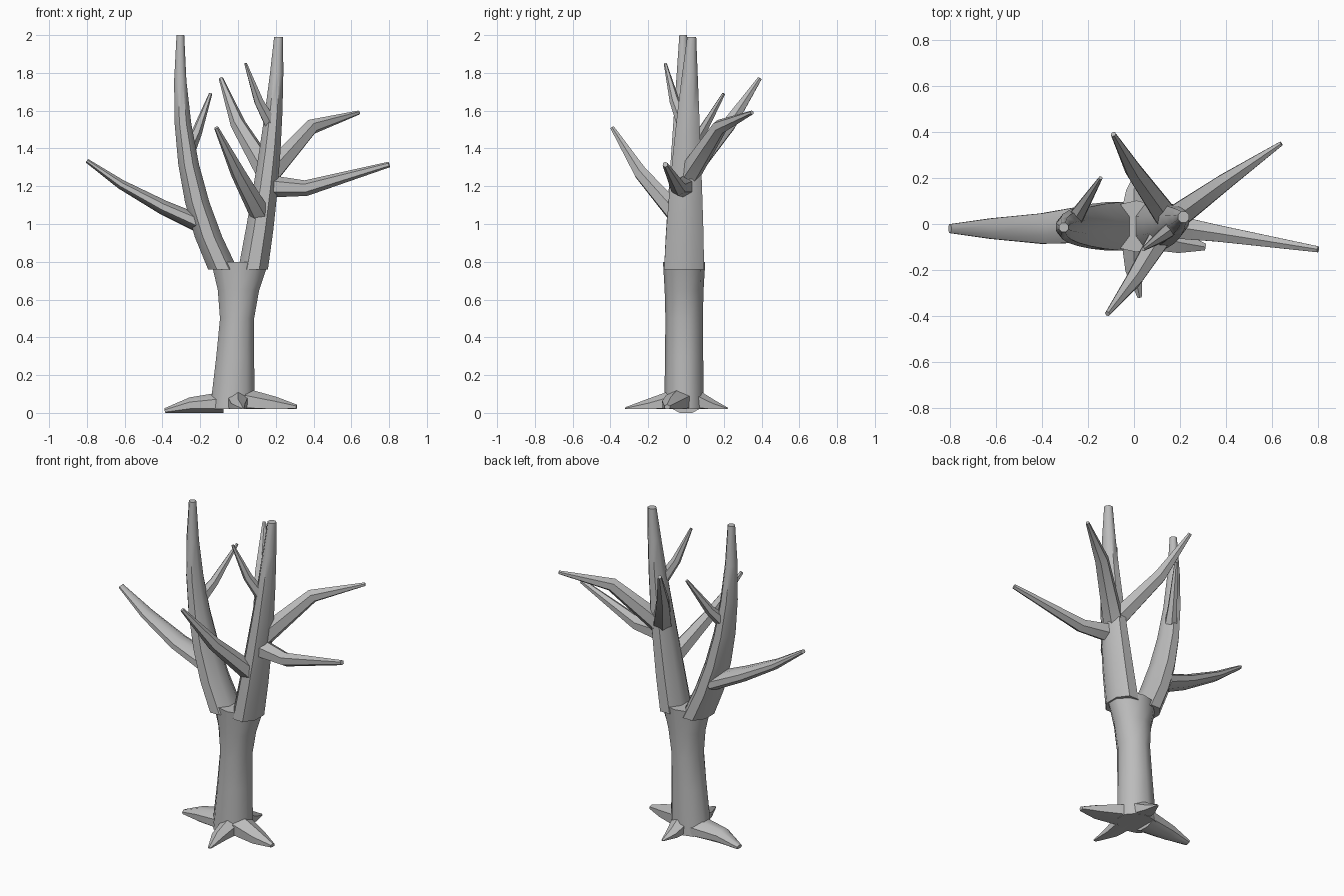
import bpy, bmesh, math
from mathutils import Vector

cube = bpy.data.objects.get("Cube")
if cube:
    bpy.data.objects.remove(cube, do_unlink=True)

# Single bark colour
bark = bpy.data.materials.new("grey bark")
bark.use_nodes = True
grey = (0.5, 0.5, 0.5, 1)
bark.diffuse_color = grey
bark.node_tree.nodes["Principled BSDF"].inputs["Base Color"].default_value = grey

X_AXIS, Y_AXIS, Z_AXIS = Vector((1, 0, 0)), Vector((0, 1, 0)), Vector((0, 0, 1))


def ellipse(centre, side, up, count):
    """Ring of points around a centre, spanned by two radius vectors."""
    turns = [math.tau * (i + 0.5) / count for i in range(count)]
    return [centre + side * math.cos(a) + up * math.sin(a) for a in turns]


def loft(name, rings, floor=0, sharp_angle=40):
    """Skin the rings, close both ends and shade the result."""
    bm = bmesh.new()
    loops = [[bm.verts.new((p.x, p.y, max(p.z, floor))) for p in ring] for ring in rings]
    for lower, upper in zip(loops, loops[1:]):
        for i in range(len(lower)):
            bm.faces.new((lower[i - 1], lower[i], upper[i], upper[i - 1]))
    bm.faces.new(loops[0])
    bm.faces.new(loops[-1])
    bmesh.ops.recalc_face_normals(bm, faces=bm.faces)
    mesh = bpy.data.meshes.new(name)
    bm.to_mesh(mesh)
    bm.free()
    mesh.materials.append(bark)
    part = bpy.data.objects.new(name, mesh)
    bpy.context.collection.objects.link(part)
    bpy.ops.object.select_all(action='DESELECT')
    part.select_set(True)
    bpy.context.view_layer.objects.active = part
    bpy.ops.object.shade_smooth_by_angle(angle=math.radians(sharp_angle))


def taper(base, tip, t):
    """Radius that thins slowly at first and faster towards the tip."""
    return base + (tip - base) * t ** 1.3


def limb(name, start, bend, tip, base_radius, tip_radius, depth, steps=6):
    """Upright limb with level rings along a curved path."""
    start, bend, tip = Vector(start), Vector(bend), Vector(tip)
    rings = []
    for step in range(steps + 1):
        t = step / steps
        centre = start.lerp(bend, t).lerp(bend.lerp(tip, t), t)
        radius = taper(base_radius, tip_radius, t)
        deep = taper(base_radius * depth, tip_radius, t)
        rings.append(ellipse(centre, X_AXIS * radius, Y_AXIS * deep, 8))
    loft(name, rings, sharp_angle=48)


def branch(name, path, base_radius, tip_radius, width=1, sides=6, floor=0):
    """Tapered branch or root with rings square to its path."""
    points = [Vector(p) for p in path]
    last = len(points) - 1
    rings = []
    for i, point in enumerate(points):
        along = (points[min(i + 1, last)] - points[max(i - 1, 0)]).normalized()
        side = along.cross(Z_AXIS).normalized()
        radius = taper(base_radius, tip_radius, i / last)
        rings.append(ellipse(point, side * radius * width, side.cross(along) * radius, sides))
    loft(name, rings, floor)


# Trunk: narrow waist, leaning slightly and flaring into the fork
trunk_rings = []
for height, radius in ((0.02, 0.125), (0.3, 0.105), (0.5, 0.095), (0.65, 0.115), (0.8, 0.16)):
    centre = Vector((0.05 * height - 0.03, -0.01, height))
    depth = 0.08 + radius / 5
    trunk_rings.append(ellipse(centre, X_AXIS * radius, Y_AXIS * depth, 10))
loft("trunk", trunk_rings, sharp_angle=48)

# Two main limbs
limb("right_limb", start=(-0.08, -0.01, 0.76), bend=(-0.33, -0.01, 1.25),
     tip=(-0.305, -0.015, 2), base_radius=0.085, tip_radius=0.022, depth=1.35)
limb("left_limb", start=(0.08, -0.01, 0.76), bend=(0.19, 0, 1.4),
     tip=(0.215, 0.03, 1.99), base_radius=0.085, tip_radius=0.026, depth=1.35)

# Side branches
branch("right_long_branch",
       [(-0.2, 0, 1), (-0.4, -0.02, 1.09), (-0.62, -0.02, 1.21), (-0.8, -0.02, 1.335)],
       base_radius=0.05, tip_radius=0.012, width=1.75, sides=8)
branch("right_back_twig", [(-0.27, 0, 1.38), (-0.22, 0.08, 1.48), (-0.145, 0.2, 1.69)],
       base_radius=0.042, tip_radius=0.009)
branch("left_back_branch", [(0.15, 0.02, 1.28), (0, 0.23, 1.53), (-0.09, 0.39, 1.77)],
       base_radius=0.06, tip_radius=0.012)
branch("left_upper_twig", [(0.19, 0, 1.5), (0.11, -0.06, 1.65), (0.04, -0.11, 1.85)],
       base_radius=0.04, tip_radius=0.008)
branch("left_front_branch", [(0.13, -0.03, 1.03), (0, -0.24, 1.27), (-0.115, -0.39, 1.51)],
       base_radius=0.058, tip_radius=0.012)
branch("left_outer_branch", [(0.17, 0.02, 1.27), (0.39, 0.18, 1.515), (0.64, 0.35, 1.59)],
       base_radius=0.062, tip_radius=0.011)
branch("left_long_branch", [(0.16, -0.01, 1.2), (0.36, -0.04, 1.19), (0.8, -0.11, 1.315)],
       base_radius=0.06, tip_radius=0.015)

# Roots, flattened where they meet the ground
ground = 0.02
branch("right_root", [(-0.08, 0, 0.05), (-0.25, 0, 0.04), (-0.385, 0.02, 0.01)],
       base_radius=0.066, tip_radius=0.016, width=1.3, sides=8)
branch("left_root", [(0.05, -0.04, 0.06), (0.2, -0.08, 0.04), (0.31, -0.1, 0.03)],
       base_radius=0.066, tip_radius=0.014, width=1.2, floor=ground)
branch("front_root", [(0, -0.05, 0.06), (0, -0.2, 0.03), (0.025, -0.32, ground)],
       base_radius=0.066, tip_radius=0.01, floor=ground)
branch("back_root", [(0, 0.05, 0.06), (0, 0.14, 0.03), (0.01, 0.22, ground)],
       base_radius=0.062, tip_radius=0.008, floor=ground)
